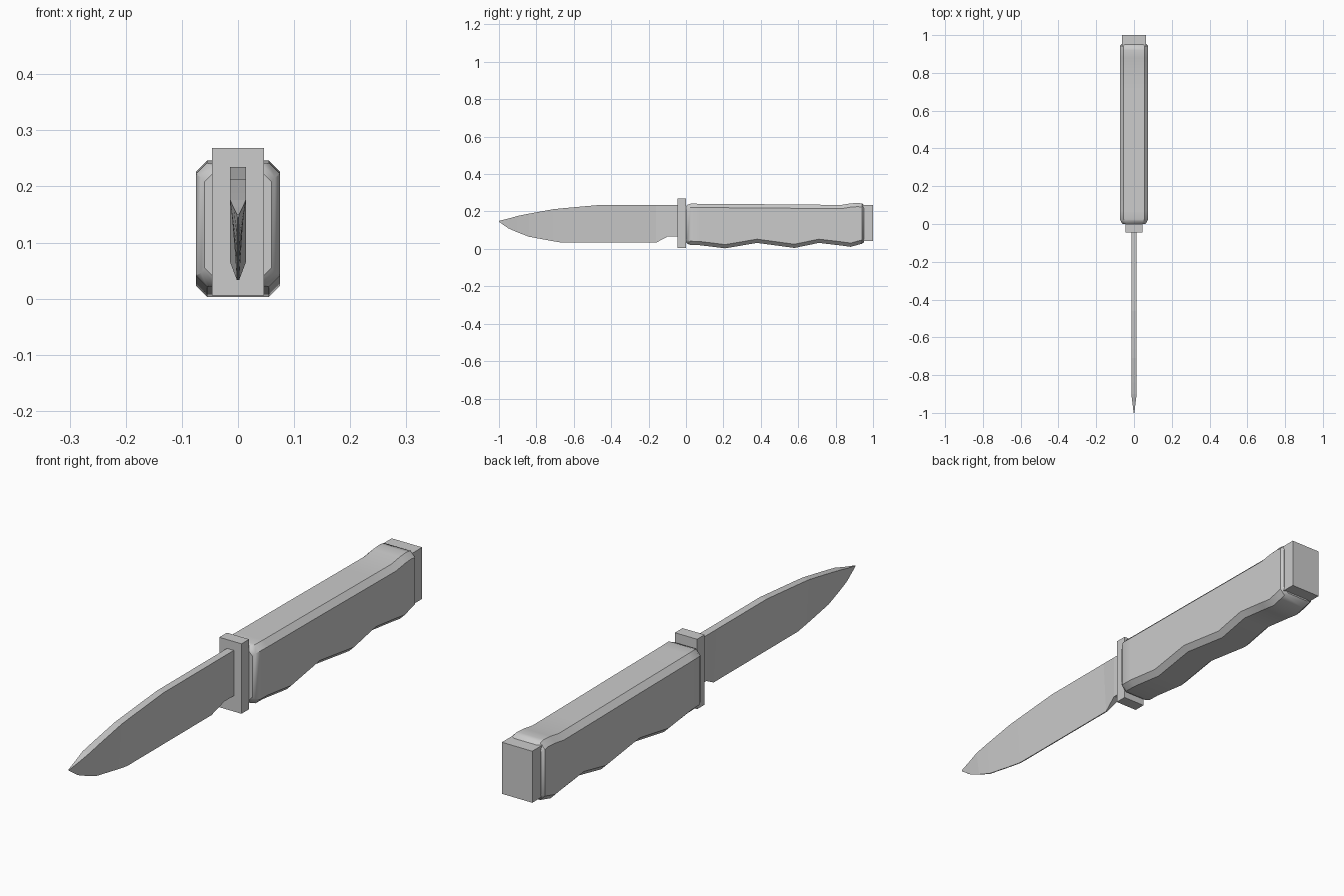
import bpy, bmesh, math

cube = bpy.data.objects.get("Cube")
if cube:
    bpy.data.objects.remove(cube, do_unlink=True)

grey = bpy.data.materials.new("plain grey")
grey.use_nodes = True
COLOR = (0.6, 0.6, 0.6, 1)
grey.diffuse_color = COLOR
grey.node_tree.nodes["Principled BSDF"].inputs["Base Color"].default_value = COLOR


def finish(name, bm, smooth=None):
    bmesh.ops.recalc_face_normals(bm, faces=bm.faces)
    mesh = bpy.data.meshes.new(name)
    bm.to_mesh(mesh)
    bm.free()
    mesh.materials.append(grey)
    obj = bpy.data.objects.new(name, mesh)
    bpy.context.collection.objects.link(obj)
    if smooth:
        bpy.ops.object.select_all(action='DESELECT')
        obj.select_set(True)
        bpy.context.view_layer.objects.active = obj
        bpy.ops.object.shade_smooth_by_angle(angle=math.radians(smooth))
    return obj


def loft(name, sections, smooth=None):
    """Join equal-sized closed sections and cap both ends."""
    bm = bmesh.new()
    rings = [[bm.verts.new(p) for p in s] for s in sections]
    for a, b in zip(rings, rings[1:]):
        for i in range(len(a)):
            j = (i + 1) % len(a)
            bm.faces.new((a[i], a[j], b[j], b[i]))
    bm.faces.new(rings[0])
    bm.faces.new(rings[-1])
    return finish(name, bm, smooth)


def box(name, half_x, y0, y1, z0, z1):
    def ring(y):
        return [(-half_x, y, z0), (half_x, y, z0), (half_x, y, z1), (-half_x, y, z1)]
    return loft(name, [ring(y0), ring(y1)])


# Blade: y, edge height, edge half width, spine height, spine half width
THICK, THIN = 0.014, 0.002
blade = [
    (-1.0, 0.145, 0.001, 0.15, 0.002),
    (-0.95, 0.11, THIN, 0.162, 0.008),
    (-0.9, 0.088, THIN, 0.176, THICK),
    (-0.84, 0.065, THIN, 0.188, THICK),
    (-0.71, 0.041, THIN, 0.212, THICK),
    (-0.66, 0.033, THIN, 0.217, THICK),
    (-0.46, 0.033, THIN, 0.235, THICK),
    (-0.16, 0.033, THIN, 0.235, THICK),
    (-0.1, 0.065, THICK, 0.235, THICK),
    (-0.03, 0.065, THICK, 0.235, THICK),
]
loft("blade", [[(-e, y, z0), (e, y, z0), (s, y, z1), (-s, y, z1)]
               for y, z0, e, z1, s in blade])

# Guard and pommel
box("guard", 0.046, -0.045, 0.0, 0.006, 0.268)
box("pommel", 0.063, 0.94, 1.0, 0.042, 0.235)


# Grip: chamfered sections with finger grooves underneath
def grip_section(y, z0, z1, w):
    c = 0.02
    half = [(w - c, z0), (w, z0 + c), (w, z1 - c), (w - c, z1)]
    ring = half + [(-x, z) for x, z in reversed(half)]
    return [(x, y, z) for x, z in ring]


W = 0.075
grip = [
    (0.0, 0.035, 0.228, 0.06),
    (0.008, 0.026, 0.236, 0.066),
    (0.025, 0.021, 0.242, W),
    (0.07, 0.02, 0.241, W),
    (0.21, 0.003, 0.24, W),
    (0.38, 0.032, 0.239, W),
    (0.58, 0.005, 0.237, W),
    (0.71, 0.032, 0.236, W),
    (0.83, 0.018, 0.235, W),
    (0.88, 0.011, 0.243, W),
    (0.92, 0.022, 0.246, W),
    (0.942, 0.028, 0.242, W),
    (0.952, 0.036, 0.234, 0.066),
]
loft("grip", [grip_section(*g) for g in grip], smooth=35)
